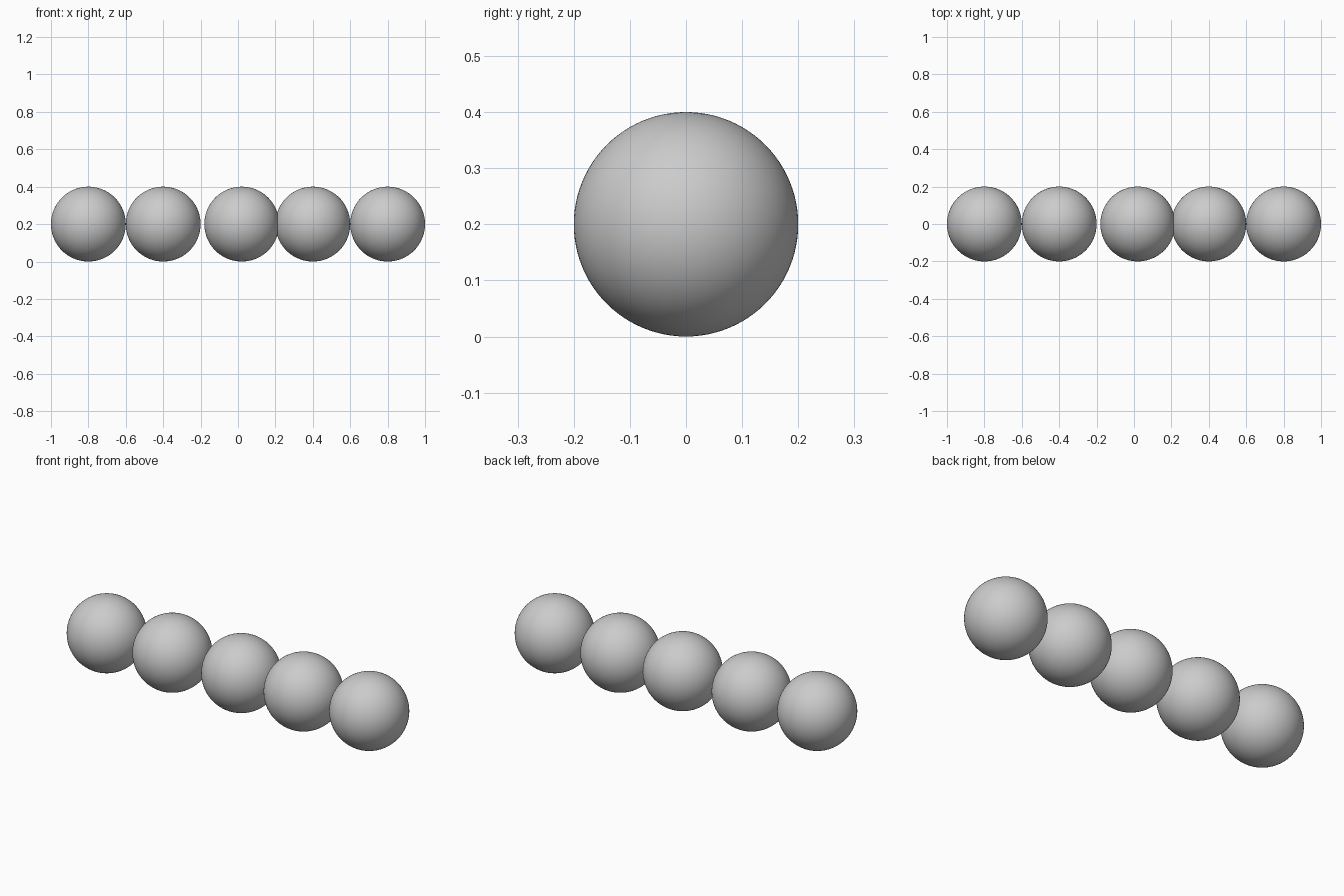
import bpy

if "Cube" in bpy.data.objects:
    bpy.data.objects.remove(bpy.data.objects["Cube"])

RADIUS = 0.2
# Row of equal balls; the middle one sits slightly off its slot
CENTRES = {
    "ball_far_left": -0.8,
    "ball_left": -0.4,
    "ball_middle": 0.02,
    "ball_right": 0.4,
    "ball_far_right": 0.8,
}


def add_ball(name, x):
    bpy.ops.mesh.primitive_uv_sphere_add(
        segments=96, ring_count=48, radius=RADIUS, location=(x, 0, RADIUS))
    ball = bpy.context.object
    ball.name = name
    bpy.ops.object.shade_smooth()
    return ball


for name, x in CENTRES.items():
    add_ball(name, x)
